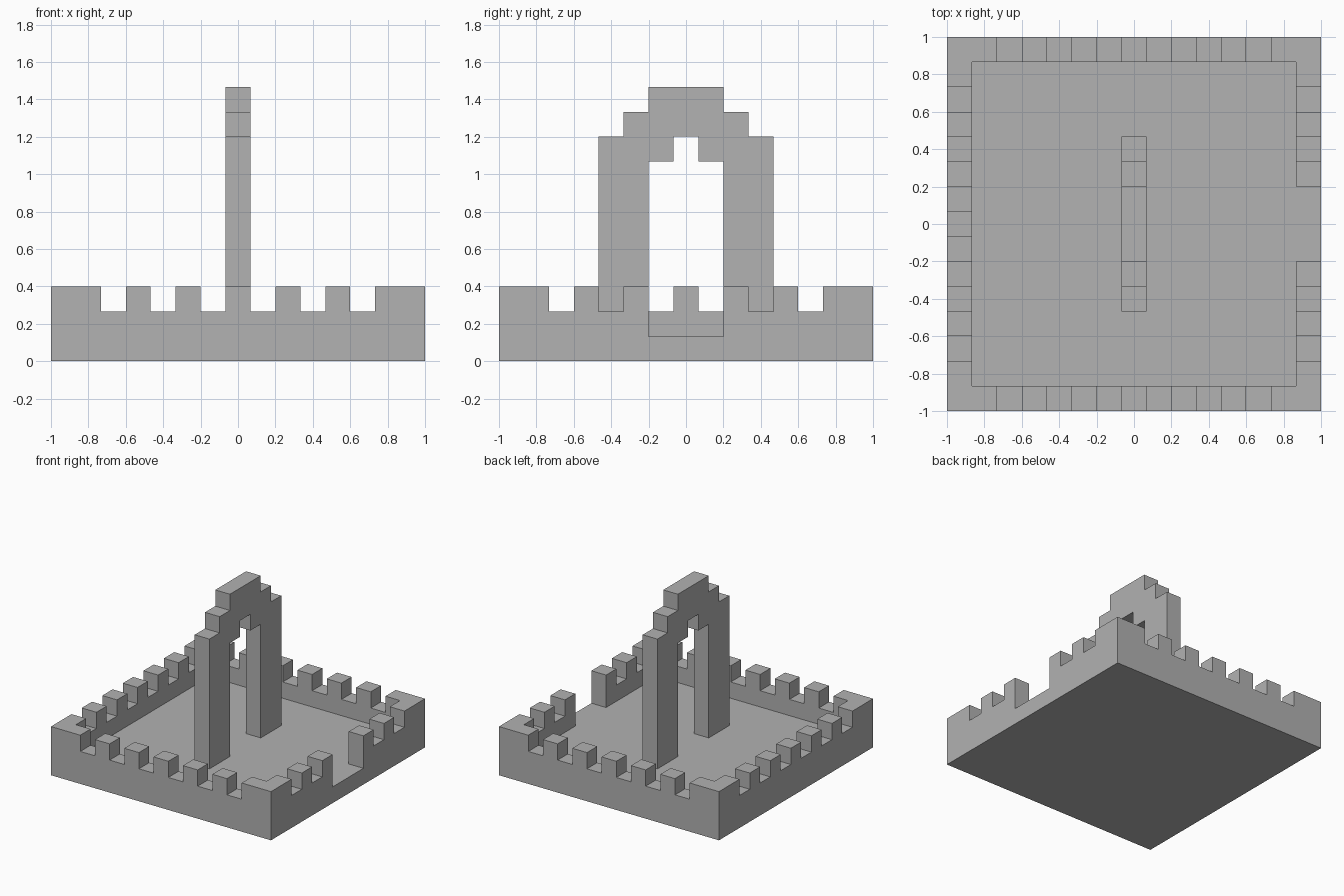
import bpy
import bmesh
from mathutils import Matrix, Vector

cube = bpy.data.objects.get("Cube")
if cube:
    bpy.data.objects.remove(cube, do_unlink=True)

U = 2 / 15      # one block
N = 15          # blocks along each side

stone = bpy.data.materials.new("stone_grey")
stone.use_nodes = True
grey = (0.445, 0.445, 0.445, 1)
stone.diffuse_color = grey
stone.node_tree.nodes["Principled BSDF"].inputs["Base Color"].default_value = grey


def slab(name, outline, angle=0, offset=0):
    """Extrude an (along, up) outline one block thick, centred on a line
    `offset` blocks out from the middle, then turn it about z."""
    bm = bmesh.new()
    face = bm.faces.new([bm.verts.new((a, offset - 0.5, z)) for a, z in outline])
    extruded = bmesh.ops.extrude_face_region(bm, geom=[face])["geom"]
    verts = [v for v in extruded if isinstance(v, bmesh.types.BMVert)]
    bmesh.ops.translate(bm, verts=verts, vec=Vector((0, 1, 0)))
    bmesh.ops.recalc_face_normals(bm, faces=bm.faces)
    bm.transform(Matrix.Rotation(angle, 4, "Z") @ Matrix.Scale(U, 4))
    mesh = bpy.data.meshes.new(name)
    bm.to_mesh(mesh)
    bm.free()
    mesh.materials.append(stone)
    obj = bpy.data.objects.new(name, mesh)
    bpy.context.collection.objects.link(obj)
    return obj


def skyline(heights):
    """Outline under a row of block heights, centred on zero."""
    half = len(heights) / 2
    points = [(-half, 0)]
    last = 0
    for i, h in enumerate(heights + [0]):
        if h != last:
            if i not in (0, len(heights)):
                points.append((i - half, last))
            if i < len(heights):
                points.append((i - half, h))
            else:
                points.append((half, last))
            last = h
    return points + [(half, 0)]


# Battlements: merlons on every odd block, solid at the corners
crenels = [3 if i % 2 or i in (0, N - 1) else 2 for i in range(N)]
side = crenels[1:-1]
gate = [1 if abs(i - len(side) // 2) <= 1 else h for i, h in enumerate(side)]

QUARTER = 1.5707963
slab("back_wall", skyline(crenels), 0, 7)
slab("left_side_gate_wall", skyline(gate), -QUARTER, 7)
slab("front_wall", skyline(crenels), 2 * QUARTER, 7)
slab("right_side_wall", skyline(side), QUARTER, 7)

# Courtyard floor fills the space between the walls
inner = N / 2 - 1
floor = slab("courtyard_floor", [(-inner, 0), (inner, 0), (inner, 1), (-inner, 1)])
floor.scale.y = N - 2

# Stepped arch standing across the courtyard, mirrored from one half
half_arch = [(0.5, 9), (0.5, 8), (1.5, 8), (1.5, 1), (3.5, 1),
             (3.5, 9), (2.5, 9), (2.5, 10), (1.5, 10), (1.5, 11)]
slab("stepped_arch", half_arch + [(-a, z) for a, z in reversed(half_arch)], QUARTER)
